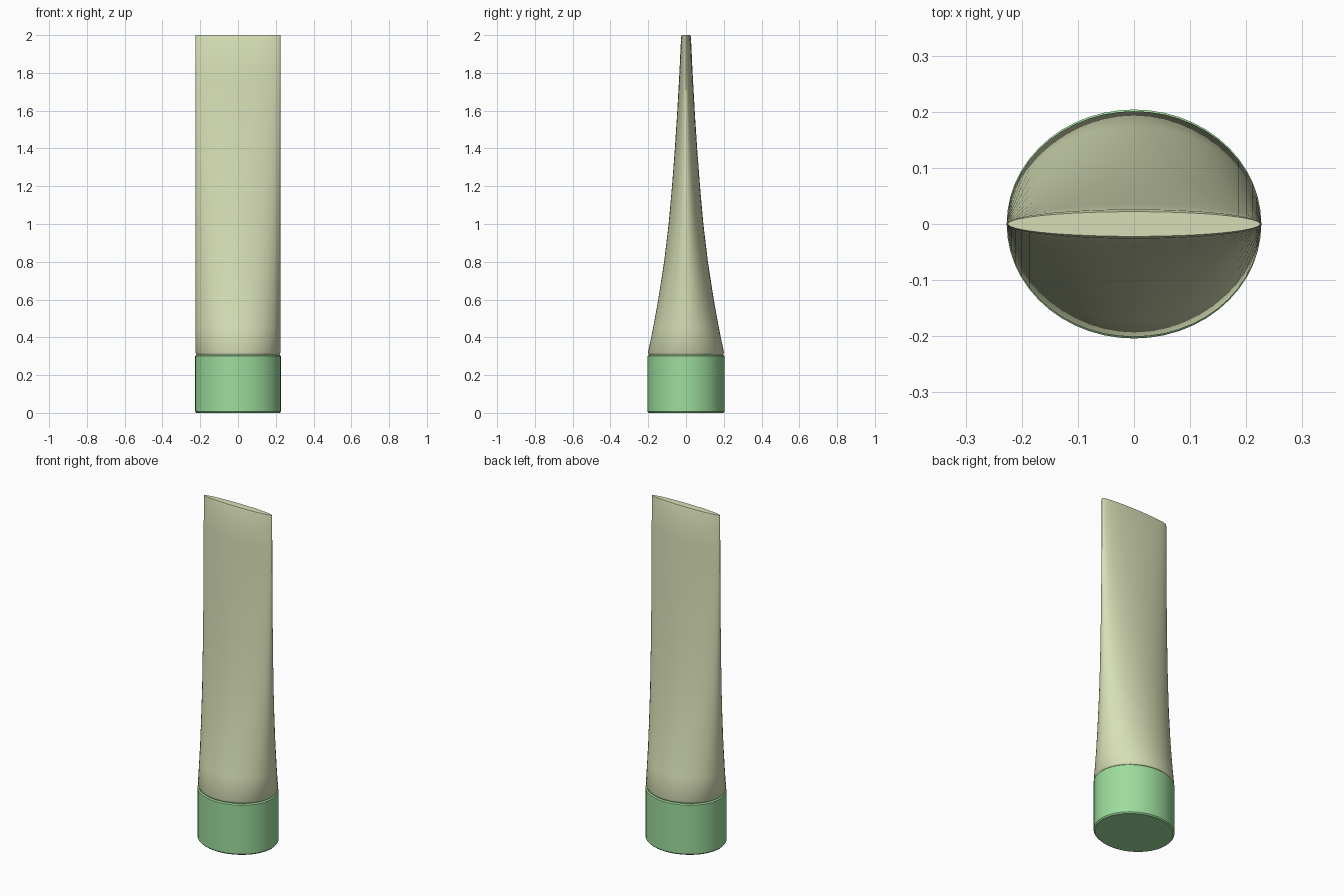
import bpy, bmesh, math

if "Cube" in bpy.data.objects:
    bpy.data.objects.remove(bpy.data.objects["Cube"])

SIDES = 52


def material(name, rgb):
    m = bpy.data.materials.new(name)
    m.diffuse_color = (*rgb, 1)
    m.use_nodes = True
    m.node_tree.nodes["Principled BSDF"].inputs["Base Color"].default_value = m.diffuse_color
    return m


def loft(name, rings, mat):
    """Closed skin over stacked ellipses given as (z, x radius, y radius)."""
    bm = bmesh.new()
    loops = []
    for z, rx, ry in rings:
        loops.append([bm.verts.new((rx * math.cos(2 * math.pi * i / SIDES),
                                    ry * math.sin(2 * math.pi * i / SIDES), z))
                      for i in range(SIDES)])
    for a, b in zip(loops, loops[1:]):
        for i in range(SIDES):
            j = (i + 1) % SIDES
            bm.faces.new((a[i], a[j], b[j], b[i]))
    bm.faces.new(loops[0][::-1])
    bm.faces.new(loops[-1])
    me = bpy.data.meshes.new(name)
    bm.to_mesh(me)
    bm.free()
    me.materials.append(mat)
    ob = bpy.data.objects.new(name, me)
    bpy.context.collection.objects.link(ob)
    bpy.context.view_layer.objects.active = ob
    ob.select_set(True)
    bpy.ops.object.shade_smooth_by_angle(angle=math.radians(35))
    ob.select_set(False)
    return ob


cream = material("pale_olive_cream", (0.68, 0.74, 0.47))
green = material("soft_green", (0.34, 0.72, 0.34))

# Screw cap with slightly softened rims
loft("cap", [(0, 0.221, 0.198), (0.007, 0.227, 0.204),
             (0.300, 0.227, 0.204), (0.306, 0.221, 0.198)], green)

# Squeeze tube: round at the cap, flattening to a thin crimped end
profile = [(0.32, 0.201), (0.45, 0.174), (0.6, 0.147), (0.8, 0.116), (1.0, 0.092),
           (1.2, 0.074), (1.4, 0.059), (1.6, 0.046), (1.8, 0.035), (1.99, 0.026)]
rings = [(0.304, 0.217, 0.194), (0.312, 0.221, 0.198)]
rings += [(z, 0.226, ry) for z, ry in profile]
rings += [(2.0, 0.225, 0.022)]
loft("tube_body", rings, cream)
